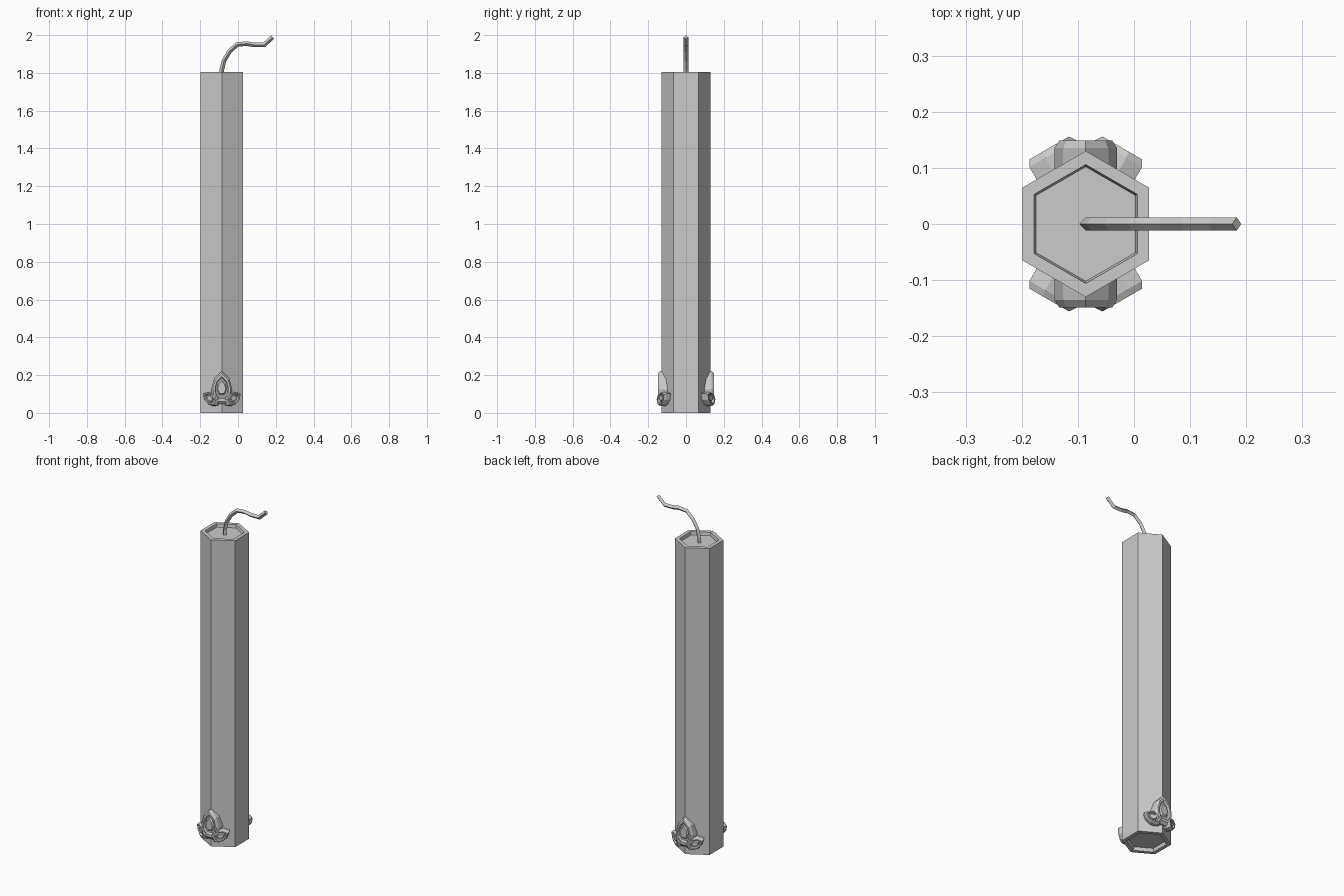
import bpy, bmesh
from math import cos, sin, pi, radians
from mathutils import Vector, Matrix

cube = bpy.data.objects.get("Cube")
if cube:
    bpy.data.objects.remove(cube)

grey = bpy.data.materials.new("plain grey")
grey.use_nodes = True
grey.diffuse_color = (0.6, 0.6, 0.6, 1)
grey.node_tree.nodes["Principled BSDF"].inputs["Base Color"].default_value = (0.6, 0.6, 0.6, 1)

CX = -0.086       # body axis
RADIUS = 0.13
HEIGHT = 1.805


def finish(name, bm):
    bmesh.ops.recalc_face_normals(bm, faces=bm.faces)
    mesh = bpy.data.meshes.new(name)
    bm.to_mesh(mesh)
    bm.free()
    mesh.materials.append(grey)
    obj = bpy.data.objects.new(name, mesh)
    bpy.context.collection.objects.link(obj)
    return obj


def loft(bm, rings):
    """Join successive rings of points with quads and cap both ends."""
    loops = [[bm.verts.new(p) for p in ring] for ring in rings]
    n = len(loops[0])
    for a, b in zip(loops, loops[1:]):
        for i in range(n):
            j = (i + 1) % n
            bm.faces.new((a[i], a[j], b[j], b[i]))
    bm.faces.new(loops[0])
    bm.faces.new(loops[-1])


def hexagon(r, z):
    return [(CX + r * cos(pi / 2 + i * pi / 3), r * sin(pi / 2 + i * pi / 3), z) for i in range(6)]


# Hexagonal stick with a shallow recess at each end
bm = bmesh.new()
loft(bm, [hexagon(0.102, 0.02), hexagon(0.106, 0), hexagon(RADIUS, 0),
          hexagon(RADIUS, HEIGHT), hexagon(0.106, HEIGHT), hexagon(0.102, HEIGHT - 0.018)])
finish("hexagonal_body", bm)

# Bent four-sided wick
path = [Vector((x, 0, z)) for x, z in
        [(CX, 1.78), (CX, 1.815), (-0.074, 1.865), (-0.044, 1.915), (-0.005, 1.95),
         (0.045, 1.955), (0.085, 1.948), (0.138, 1.948), (0.183, 1.989)]]
rings = []
for i, p in enumerate(path):
    before = (p - path[i - 1]).normalized() if i else Vector((0, 0, 1))
    after = (path[i + 1] - p).normalized() if i + 1 < len(path) else before
    along = (before + after).normalized()
    side = Vector((-along.z, 0, along.x)) * 0.012 / max(along.dot(before), 0.5)
    across = Vector((0, 0.012, 0))
    rings.append([p + side, p + across, p - side, p - across])
bm = bmesh.new()
loft(bm, rings)
finish("wick", bm)

# Leaf outline: (half width, height), as fractions from base to tip
LEAF = [(0.5, 0.0), (0.9, 0.2), (1.0, 0.45), (0.72, 0.76)]


def petal(name, half_width, length, depths, place):
    """Pointed leaf with a raised rim, a groove and a domed middle."""
    right = [(w * half_width, (h - 0.5) * length) for w, h in LEAF]
    outline = right + [(0, length / 2)] + [(-x, z) for x, z in reversed(right)]
    back, edge, front = depths
    levels = [(1.0, back), (1.0, edge), (0.84, front), (0.66, front),
              (0.58, front - 0.012), (0.46, front - 0.012), (0.36, front - 0.003)]
    bm = bmesh.new()
    loft(bm, [[place @ Vector((x * s, -d, z * s)) for x, z in outline] for s, d in levels])
    finish(name, bm)


# Three-petal ornament on the front and back edges
for label, turn in (("front", 0), ("back", pi)):
    base = Matrix.Translation((CX, 0, 0)) @ Matrix.Rotation(turn, 4, "Z")
    petal(label + "_centre_petal", 0.056, 0.175, (0.085, 0.135, 0.149), base @ Matrix.Translation((0, 0, 0.135)))
    for word, s in (("left", 1), ("right", -1)):
        place = (base @ Matrix.Rotation(s * radians(30), 4, "Z")
                 @ Matrix.Translation((s * -0.008, 0, 0.078))
                 @ Matrix.Rotation(s * radians(62), 4, "Y"))
        petal(label + "_" + word + "_petal", 0.034, 0.1, (0.1, 0.138, 0.15), place)
